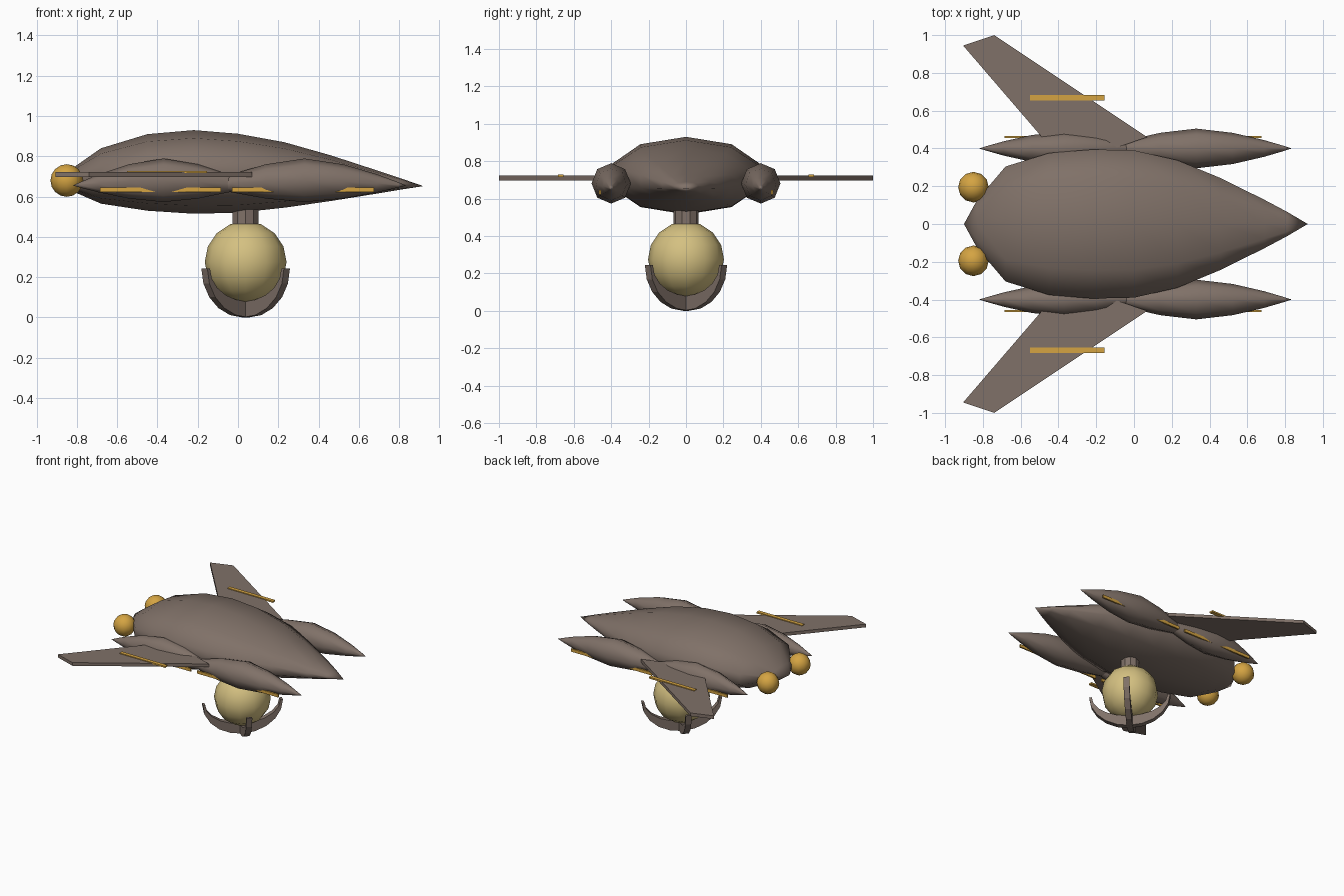
import bpy, bmesh, math
from mathutils import Vector

if "Cube" in bpy.data.objects:
    bpy.data.objects.remove(bpy.data.objects["Cube"])


def material(name, rgb):
    m = bpy.data.materials.new(name)
    m.diffuse_color = (*rgb, 1)
    m.use_nodes = True
    m.node_tree.nodes["Principled BSDF"].inputs["Base Color"].default_value = m.diffuse_color
    return m


BROWN = material("taupe hull", (0.215, 0.165, 0.138))
GOLD = material("gold trim", (0.66, 0.37, 0.055))
CREAM = material("cream orb", (0.66, 0.53, 0.22))


def finish(name, bm, mat, smooth=False):
    bmesh.ops.recalc_face_normals(bm, faces=bm.faces)
    me = bpy.data.meshes.new(name)
    bm.to_mesh(me)
    bm.free()
    me.materials.append(mat)
    for p in me.polygons:
        p.use_smooth = smooth
    ob = bpy.data.objects.new(name, me)
    bpy.context.collection.objects.link(ob)
    return ob


def loft(name, rings, sides, y, mat):
    """Skin of rings (x, half_width, z_bottom, z_top); zero width makes a tip."""
    bm = bmesh.new()
    loops = []
    for x, w, lo, hi in rings:
        c, r = (lo + hi) / 2, (hi - lo) / 2
        if w == 0:
            loops.append([bm.verts.new((x, y, c))] * sides)
            continue
        angles = [math.pi / 2 + math.tau * i / sides for i in range(sides)]
        loops.append([bm.verts.new((x, y + w * math.cos(a), c + r * math.sin(a))) for a in angles])
    for a, b in zip(loops, loops[1:]):
        for i in range(sides):
            j = (i + 1) % sides
            bm.faces.new(list(dict.fromkeys((a[i], a[j], b[j], b[i]))))
    return finish(name, bm, mat, True)


def plate(name, pts, thickness_vec, mat):
    """Flat outline extruded along a vector."""
    bm = bmesh.new()
    f = bm.faces.new([bm.verts.new(p) for p in pts])
    out = bmesh.ops.extrude_face_region(bm, geom=[f])
    bmesh.ops.translate(bm, vec=thickness_vec, verts=[v for v in out["geom"] if isinstance(v, bmesh.types.BMVert)])
    return finish(name, bm, mat)


def bar(name, x0, x1, y0, y1, z0, z1, mat):
    return plate(name, [(x0, y0, z0), (x1, y0, z0), (x1, y1, z0), (x0, y1, z0)],
                 Vector((0, 0, z1 - z0)), mat)


def ball(name, centre, r, seg, rings, mat):
    bm = bmesh.new()
    bmesh.ops.create_uvsphere(bm, u_segments=seg, v_segments=rings, radius=r)
    bmesh.ops.translate(bm, vec=centre, verts=bm.verts)
    return finish(name, bm, mat, True)


# main hull
loft("hull", [
    (-0.90, 0, 0.68, 0.68), (-0.83, 0.135, 0.63, 0.735), (-0.68, 0.32, 0.565, 0.84),
    (-0.45, 0.395, 0.53, 0.91), (-0.22, 0.415, 0.515, 0.93), (0.0, 0.41, 0.52, 0.912),
    (0.23, 0.355, 0.545, 0.87), (0.46, 0.255, 0.578, 0.805), (0.69, 0.135, 0.615, 0.73),
    (0.81, 0.068, 0.635, 0.69), (0.92, 0, 0.652, 0.652)], 10, 0, BROWN)


# spindle pods along both sides
def pod(name, centre, half, y, w):
    rings = []
    for t in (-1, -0.92, -0.71, -0.38, 0, 0.38, 0.71, 0.92, 1):
        s = (1 - abs(t) ** 1.6) if abs(t) < 1 else 0
        c, r = 0.655 + 0.026 * s, 0.108 * s
        rings.append((centre + half * t, w * s, c - r, c + r))
    loft(name, rings, 8, y, BROWN)


for side, s in (("left", 1), ("right", -1)):
    pod("front_pod_" + side, 0.33, 0.505, s * 0.40, 0.105)
    pod("rear_pod_" + side, -0.37, 0.45, s * 0.40, 0.09)
    # gold bars set into the pods
    bar("front_pod_trim_" + side, -0.03, 0.675, s * 0.455, s * 0.466, 0.622, 0.645, GOLD)
    bar("rear_pod_trim_" + side, -0.685, -0.085, s * 0.455, s * 0.466, 0.622, 0.645, GOLD)
    # swept wing and its gold strip
    outline = [(0.07, 0.46), (-0.74, 1.0), (-0.905, 0.945), (-0.41, 0.37), (-0.25, 0.35)]
    plate("wing_" + side, [(x, s * y, 0.697) for x, y in outline], Vector((0, 0, 0.025)), BROWN)
    bar("wing_strip_" + side, -0.55, -0.155, s * 0.655, s * 0.684, 0.716, 0.728, GOLD)
    # rear thruster ball
    ball("thruster_ball_" + side, (-0.85, s * 0.195, 0.68), 0.081, 12, 8, GOLD)

# hanging orb and neck
CX = 0.038
ball("orb", (CX, 0, 0.275), 0.203, 12, 8, CREAM)
bm = bmesh.new()
bmesh.ops.create_cone(bm, cap_ends=True, segments=10, radius1=0.068, radius2=0.068, depth=0.11)
bmesh.ops.translate(bm, vec=(CX, 0, 0.495), verts=bm.verts)
finish("neck", bm, BROWN)

# two crossed crescent claws under the orb, set diagonally
N, T = 10, 0.042
for k, ang in enumerate((math.pi / 4, -math.pi / 4)):
    u = Vector((math.cos(ang), math.sin(ang), 0))
    n = Vector((-u.y, u.x, 0))
    bm = bmesh.new()
    rows = []
    for i in range(N + 1):
        a = math.pi * i / N
        row = []
        for rx, rz in ((0.29, 0.244), (0.272, 0.165)):
            p = Vector((CX, 0, 0.244)) + u * rx * math.cos(a) - Vector((0, 0, rz * math.sin(a)))
            row += [bm.verts.new(p + n * T / 2), bm.verts.new(p - n * T / 2)]
        rows.append([row[0], row[1], row[3], row[2]])
    for a, b in zip(rows, rows[1:]):
        for i in range(4):
            j = (i + 1) % 4
            bm.faces.new((a[i], a[j], b[j], b[i]))
    bm.faces.new(rows[0])
    bm.faces.new(rows[-1])
    finish("claw_%d" % (k + 1), bm, BROWN)
